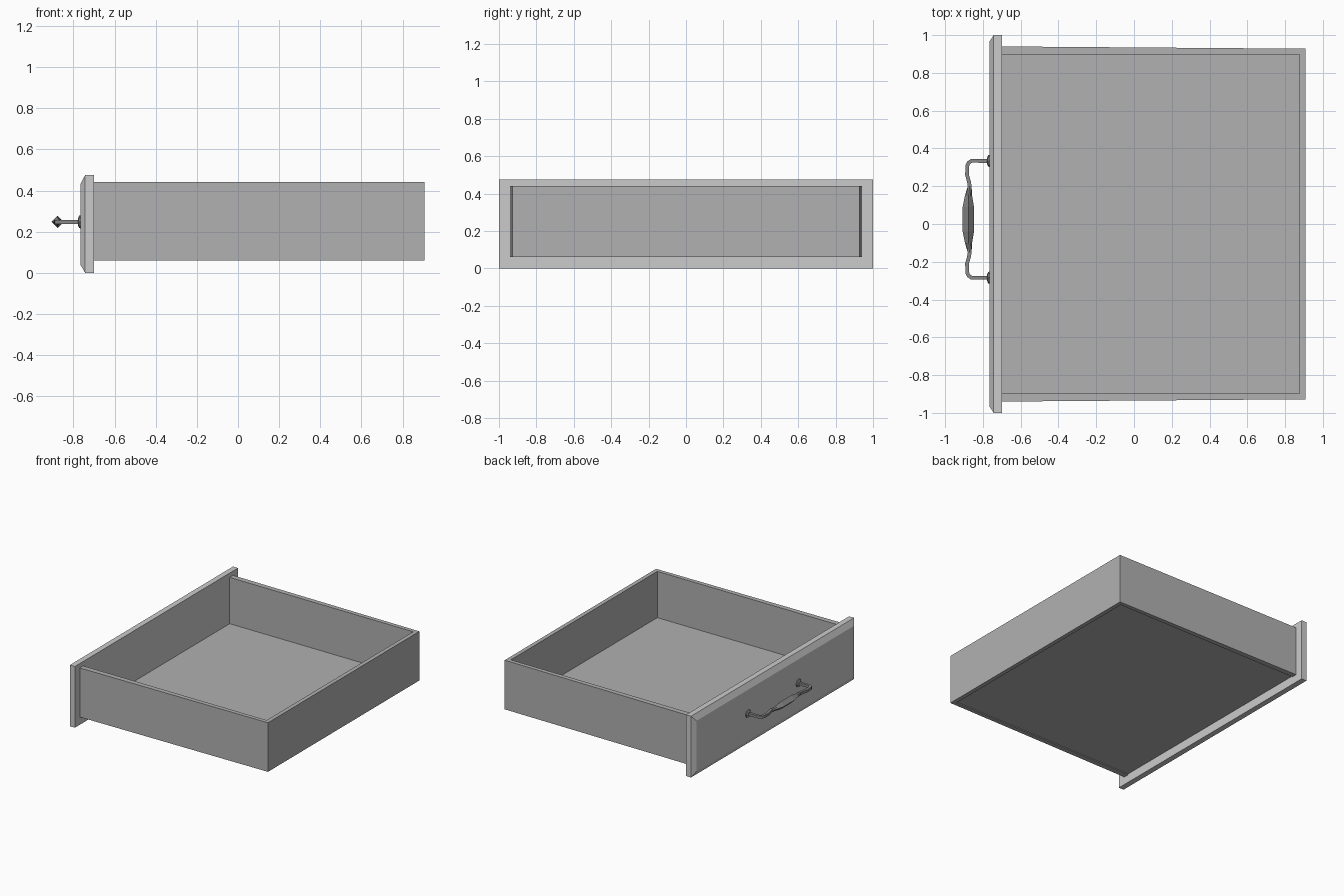
import bpy, bmesh, math
from mathutils import Vector

if "Cube" in bpy.data.objects:
    bpy.data.objects.remove(bpy.data.objects["Cube"])


def material(name, value):
    mat = bpy.data.materials.new(name)
    mat.diffuse_color = (value, value, value, 1)
    mat.use_nodes = True
    mat.node_tree.nodes["Principled BSDF"].inputs["Base Color"].default_value = mat.diffuse_color
    return mat


def loft(name, rings, mat=None):
    """Join equal-sized vertex rings into a closed, capped solid."""
    bm = bmesh.new()
    loops = [[bm.verts.new(p) for p in ring] for ring in rings]
    n = len(loops[0])
    for a, b in zip(loops, loops[1:]):
        for i in range(n):
            j = (i + 1) % n
            bm.faces.new((a[i], a[j], b[j], b[i]))
    bm.faces.new(loops[0][::-1])
    bm.faces.new(loops[-1])
    bmesh.ops.recalc_face_normals(bm, faces=bm.faces[:])
    mesh = bpy.data.meshes.new(name)
    bm.to_mesh(mesh)
    bm.free()
    if mat:
        mesh.materials.append(mat)
    obj = bpy.data.objects.new(name, mesh)
    bpy.context.collection.objects.link(obj)
    return obj


def prism(name, outline, z0, z1, mat):
    return loft(name, [[(x, y, z) for x, y in outline] for z in (z0, z1)], mat)


def panel_ring(x, y, z0, z1):
    return [(x, -y, z0), (x, y, z0), (x, y, z1), (x, -y, z1)]


def tube(name, path, mat):
    """Sweep along (x, y, radius, corner) points at handle height.
    Corner 0.71 gives a diamond section, 1 an octagon, 1.41 a square."""
    pts = [Vector((x, y, HANDLE_Z)) for x, y, r, c in path]
    up = Vector((0, 0, 1))
    rings = []
    for i, p in enumerate(pts):
        before = (p - pts[i - 1]).normalized() if i else Vector()
        after = (pts[i + 1] - p).normalized() if i < len(pts) - 1 else Vector()
        t = (before + after).normalized()
        side = Vector((t.y, -t.x, 0))
        ring = []
        for k in range(8):
            a = math.tau * k / 8
            r = path[i][2] * (path[i][3] if k % 2 else 1)
            ring.append(p + r * (math.cos(a) * side + math.sin(a) * up))
        rings.append(ring)
    return loft(name, rings, mat)


HANDLE_Y, HANDLE_Z = 0.025, 0.248
DIAMOND, SQUARE = math.sqrt(0.5), math.sqrt(2)
box_grey = material("box_grey", 0.44)
handle_grey = material("handle_grey", 0.25)

# Front panel with chamfered face
loft("front_panel", [panel_ring(-0.70, 1.0, 0, 0.475),
                     panel_ring(-0.743, 1.0, 0, 0.475),
                     panel_ring(-0.766, 0.965, 0.04, 0.432)])

# Side and back walls, slightly tapered outside
half = [(-0.70, 0.94), (0.907, 0.928)]
inner = [(0.875, 0.898), (-0.70, 0.898)]
outline = ([(x, -y) for x, y in half] + half[::-1]
           + inner + [(x, -y) for x, y in inner[::-1]])
outline = ([(x, -y) for x, y in half] + half[::-1]
           + inner[::-1] + [(x, -y) for x, y in inner])
prism("drawer_walls", outline, 0.06, 0.441, box_grey)

# Floor, recessed a little above the wall bottoms
prism("drawer_floor", [(-0.70, -0.898), (0.875, -0.898),
                       (0.875, 0.898), (-0.70, 0.898)], 0.067, 0.082, box_grey)

# Handle: half path from centre bulge to post, mirrored to the other side
arm = [(-0.877, 0.065, 0.030), (-0.876, 0.125, 0.019), (-0.870, 0.175, 0.010),
       (-0.874, 0.20, 0.010), (-0.884, 0.235, 0.010), (-0.882, 0.285, 0.010),
       (-0.876, 0.299, 0.010), (-0.861, 0.309, 0.010), (-0.765, 0.309, 0.010)]
path = []
for s, points in ((-1, arm[::-1]), (1, arm)):
    path += [(x, HANDLE_Y + s * y, r, DIAMOND if r > 0.015 else SQUARE)
             for x, y, r in points]
tube("handle", path, handle_grey)

# Mounting plates
for label, s in (("left", 1), ("right", -1)):
    y = HANDLE_Y + s * 0.309
    tube("handle_plate_" + label, [(-0.764, y, 0.032, 1), (-0.772, y, 0.030, 1),
                                   (-0.778, y, 0.016, 1)], handle_grey)
